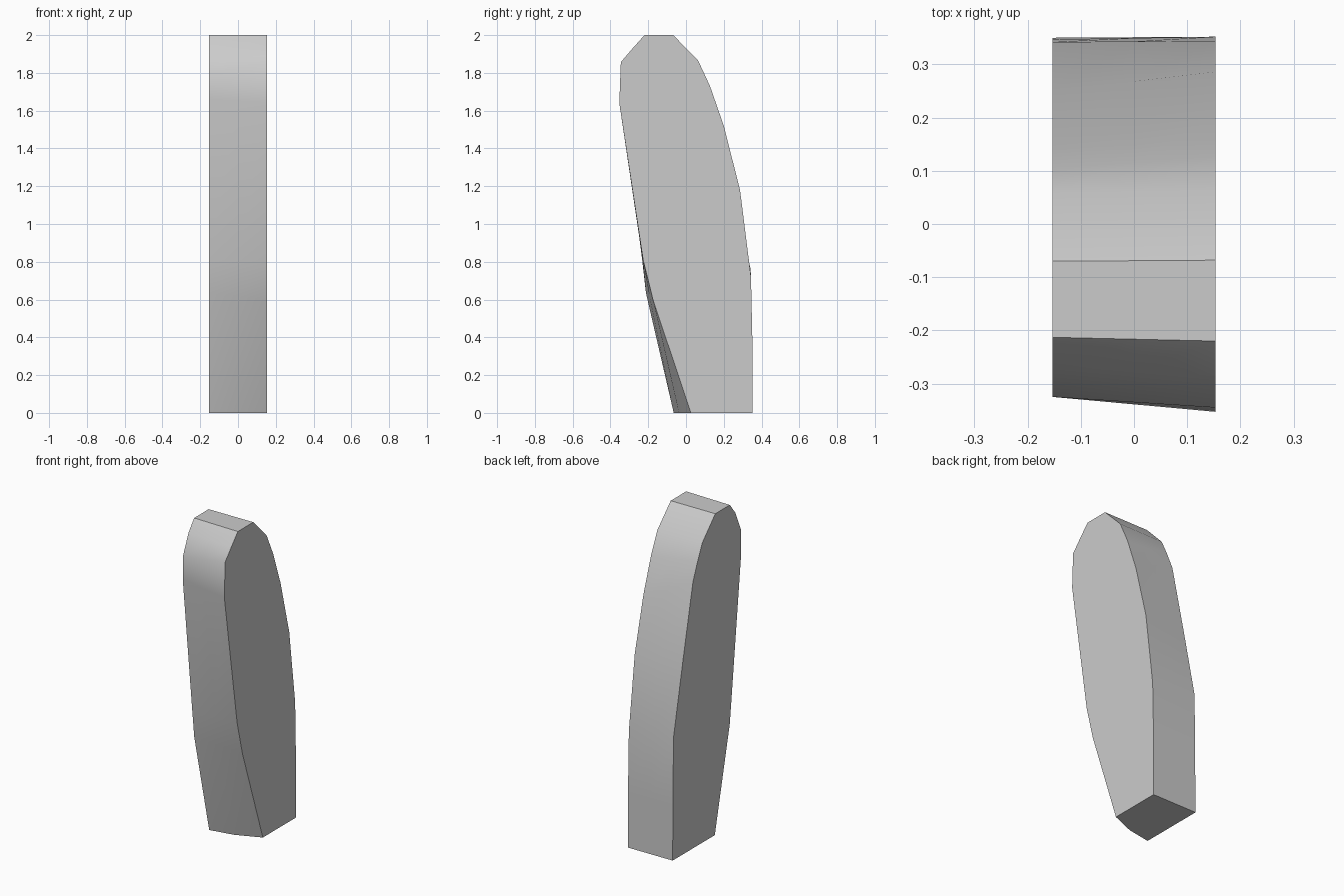
import bpy, bmesh, math

cube = bpy.data.objects.get("Cube")
if cube:
    bpy.data.objects.remove(cube, do_unlink=True)

grey = bpy.data.materials.new("plain grey")
grey.use_nodes = True
colour = (0.6, 0.6, 0.6, 1)
grey.diffuse_color = colour
grey.node_tree.nodes["Principled BSDF"].inputs["Base Color"].default_value = colour

# Side outlines (y, z), from the front foot over the top to the back foot
left = [(.026, 0), (-.175, .6), (-.227, .81), (-.353, 1.64), (-.345, 1.857),
        (-.285, 1.927), (-.22, 2), (-.068, 2), (.063, 1.868), (.127, 1.73),
        (.2, 1.52), (.286, 1.18), (.344, .72), (.352, .35), (.352, 0)]
right = [(-.065, 0), (-.212, .635), (-.232, .81), (-.325, 1.66), (-.325, 1.8),
         (-.268, 1.93), (-.213, 2), (-.07, 2), (.058, 1.868), (.104, 1.77),
         (.15, 1.66), (.25, 1.2), (.342, .76), (.347, .35), (.35, 0)]
middle = [((a + c) / 2, (b + d) / 2) for (a, b), (c, d) in zip(left, right)]
middle[0] = (-.037, 0)

# Slab lofted through the three outlines
bm = bmesh.new()
rings = [[bm.verts.new((x, y, z)) for y, z in outline]
         for x, outline in ((-.153, right), (0, middle), (.153, left))]
count = len(left)
for ring, following in zip(rings, rings[1:]):
    for i in range(count):
        j = (i + 1) % count
        bm.faces.new((ring[i], ring[j], following[j], following[i]))
bm.faces.new(rings[0])
bm.faces.new(rings[-1])
bmesh.ops.recalc_face_normals(bm, faces=bm.faces)
mesh = bpy.data.meshes.new("leaning_slab")
bm.to_mesh(mesh)
bm.free()
mesh.materials.append(grey)
slab = bpy.data.objects.new("leaning_slab", mesh)
bpy.context.collection.objects.link(slab)

# Soft rim, crisp side borders
bpy.context.view_layer.objects.active = slab
slab.select_set(True)
bpy.ops.object.shade_smooth_by_angle(angle=math.radians(40))
